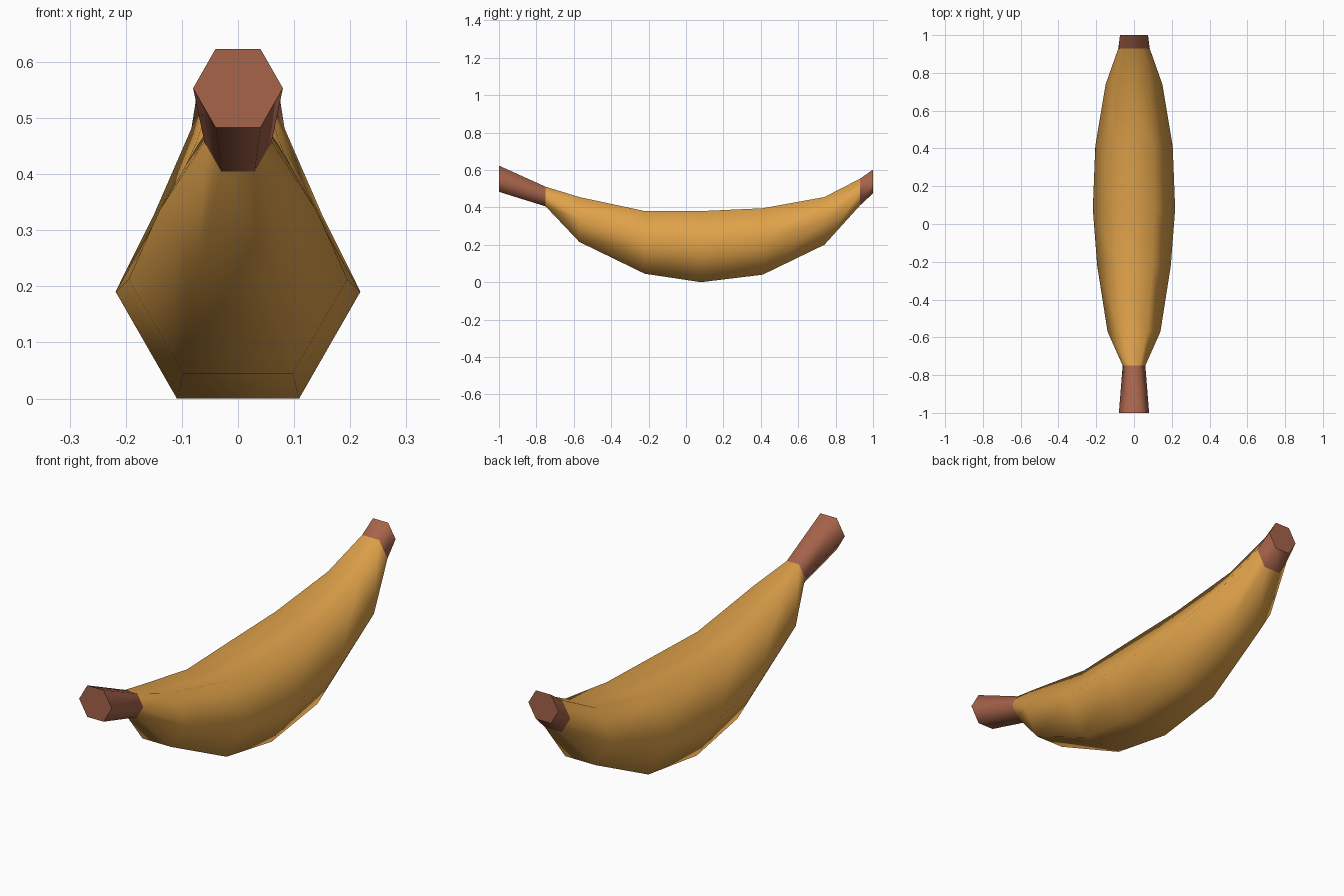
import bpy, bmesh, math

if "Cube" in bpy.data.objects:
    bpy.data.objects.remove(bpy.data.objects["Cube"])

# Cross-sections along the length: y, bottom z, top z, half width
RINGS = [
    (-1.00, 0.483, 0.623, 0.080),
    (-0.75, 0.405, 0.510, 0.060),
    (-0.57, 0.215, 0.455, 0.140),
    (-0.22, 0.045, 0.380, 0.195),
    (0.08, 0.000, 0.380, 0.218),
    (0.41, 0.040, 0.395, 0.205),
    (0.74, 0.200, 0.455, 0.150),
    (0.93, 0.410, 0.553, 0.083),
    (1.00, 0.475, 0.602, 0.074),
]
SIDES = 6


def material(name, color):
    m = bpy.data.materials.new(name)
    m.diffuse_color = (*color, 1)
    m.use_nodes = True
    m.node_tree.nodes["Principled BSDF"].inputs["Base Color"].default_value = m.diffuse_color
    return m


def loft(name, rings, mat, cap_start=False, cap_end=False):
    """Skin upright hexagons, smooth along the sides with crisp flat caps."""
    bm = bmesh.new()
    loops = []
    for y, low, high, half in rings:
        mid, rise = (low + high) / 2, (high - low) / 2 / math.sin(math.pi / 3)
        loops.append([bm.verts.new((half * math.cos(a), y, mid + rise * math.sin(a)))
                      for a in (math.tau * i / SIDES for i in range(SIDES))])
    for a, b in zip(loops, loops[1:]):
        for i in range(SIDES):
            j = (i + 1) % SIDES
            bm.faces.new((a[i], b[i], b[j], a[j])).smooth = True
    caps = []
    if cap_start:
        caps.append(bm.faces.new(loops[0]))
    if cap_end:
        caps.append(bm.faces.new(loops[-1][::-1]))
    for cap in caps:
        for e in cap.edges:
            e.smooth = False
    mesh = bpy.data.meshes.new(name)
    bm.to_mesh(mesh)
    bm.free()
    mesh.materials.append(mat)
    obj = bpy.data.objects.new(name, mesh)
    bpy.context.collection.objects.link(obj)
    return obj


peel = material("golden_peel", (0.74, 0.36, 0.068))
brown = material("stem_brown", (0.38, 0.125, 0.068))

# Curved fruit body, long stem at the front, short tip at the back
loft("fruit_body", RINGS[1:8], peel)
loft("stem", RINGS[:2], brown, cap_start=True)
loft("blossom_tip", RINGS[7:], brown, cap_end=True)
